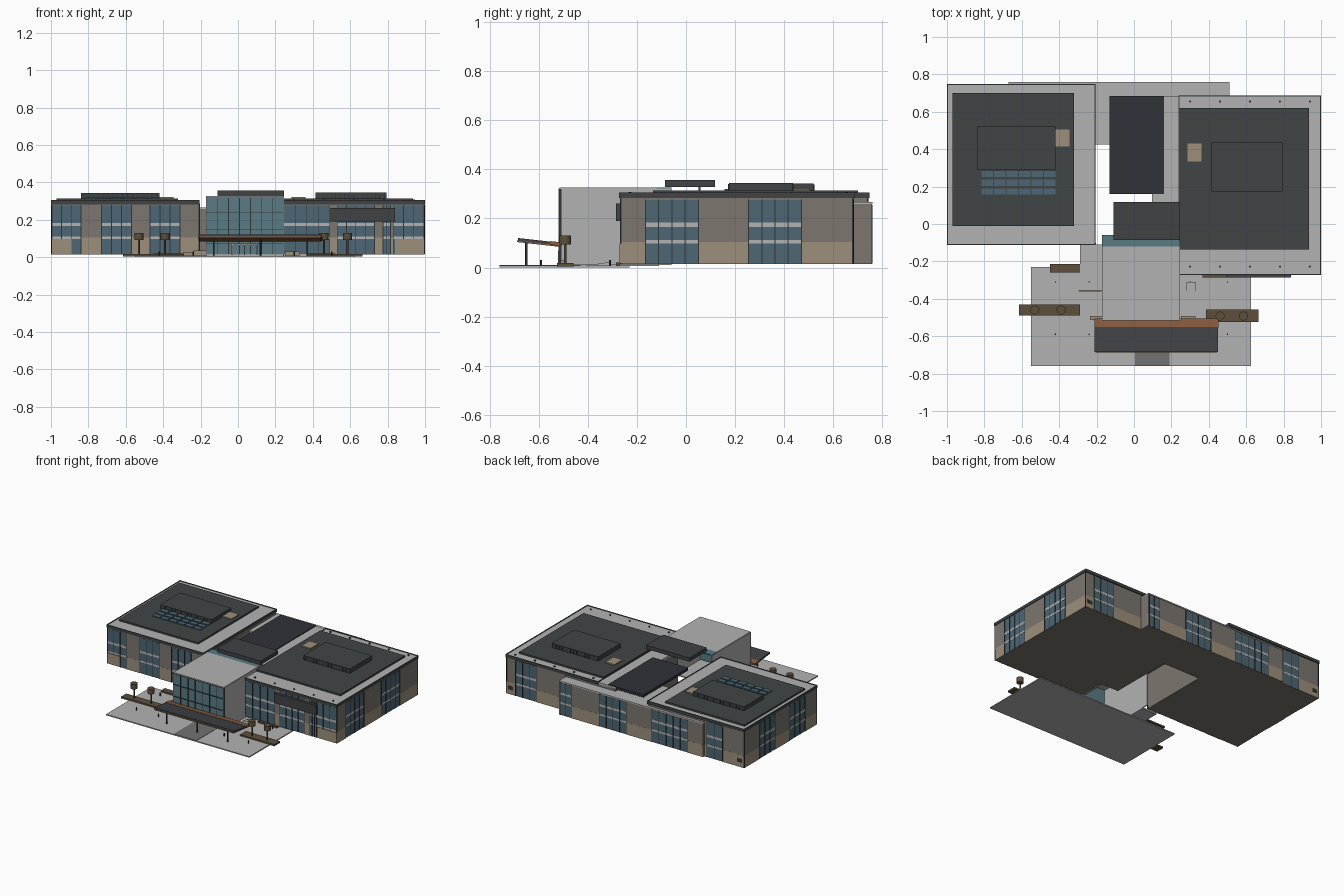
import bpy, bmesh, math
from mathutils import Matrix, Vector

if "Cube" in bpy.data.objects:
    bpy.data.objects.remove(bpy.data.objects["Cube"])

COL = {"dark": (.05, .055, .06), "roof": (.052, .06, .06), "navy": (.028, .032, .04), "grey": (.45, .45, .45),
       "brown": (.2, .18, .155), "beige": (.34, .28, .2), "glass": (.075, .135, .175), "teal": (.1, .2, .23),
       "wood": (.25, .11, .05), "planter": (.11, .08, .045), "frame": (.03, .035, .04), "path": (.17, .17, .17)}
MATS = {}
for k, c in COL.items():
    MATS[k] = bpy.data.materials.new(k)
    MATS[k].diffuse_color = (*c, 1)


def finish(name, bm, col):
    me = bpy.data.meshes.new(name)
    bm.to_mesh(me)
    bm.free()
    me.materials.append(MATS[col])
    ob = bpy.data.objects.new(name, me)
    bpy.context.collection.objects.link(ob)
    return ob


def boxes(name, col, items):
    """One object from boxes given as (x0, x1, y0, y1, z0, z1)."""
    bm = bmesh.new()
    for x0, x1, y0, y1, z0, z1 in items:
        m = Matrix.Translation(((x0 + x1) / 2, (y0 + y1) / 2, (z0 + z1) / 2)) @ \
            Matrix.Diagonal((x1 - x0, y1 - y0, z1 - z0, 1))
        bmesh.ops.create_cube(bm, size=1, matrix=m)
    return finish(name, bm, col)


def cylinders(name, col, items, sides=12):
    """One object from upright cylinders given as (x, y, z0, z1, r)."""
    bm = bmesh.new()
    for x, y, z0, z1, r in items:
        bmesh.ops.create_cone(bm, cap_ends=True, segments=sides, radius1=r, radius2=r, depth=z1 - z0,
                              matrix=Matrix.Translation((x, y, (z0 + z1) / 2)))
    ob = finish(name, bm, col)
    for p in ob.data.polygons:
        p.use_smooth = len(p.vertices) == 4
    return ob


def facade(name, axis, pos, out, start, end, bays, top=.282):
    """Wall cladding along one side: piers, window bays, sills, mullions."""
    def b(a0, a1, z0, z1, d):
        lo, hi = sorted((pos - .004 * out, pos + d * out))
        return (a0, a1, lo, hi, z0, z1) if axis == "x" else (lo, hi, a0, a1, z0, z1)
    edges = [start] + [v for bay in bays for v in bay] + [end]
    piers = [(a, c) for a, c in zip(edges[::2], edges[1::2]) if c - a > .001]
    boxes(name + "_upper_piers", "brown", [b(a, c, .105, top, .002) for a, c in piers])
    boxes(name + "_lower_piers", "beige", [b(a, c, .015, .105, .0025) for a, c in piers])
    boxes(name + "_windows", "glass", [b(a, c, .018, top - .006, .001) for a, c in bays])
    boxes(name + "_sill_bands", "grey", [b(a, c, z, z + h, .002) for a, c in bays for z, h in ((.098, .014), (.166, .017))])
    mull = []
    for a, c in bays:
        n = max(2, round((c - a) / .055))
        mull += [b(a + (c - a) * i / n - .002, a + (c - a) * i / n + .002, .016, top - .004, .004) for i in range(n + 1)]
    boxes(name + "_mullions", "frame", mull)


# Wing bodies and rear link
boxes("left_wing", "brown", [(-.995, -.207, -.105, .74, .015, .287)])
boxes("right_wing", "brown", [(.245, .995, -.265, .68, .015, .287), (.1, .245, -.05, .68, .015, .287)])
boxes("rear_link", "brown", [(-.67, .51, .43, .755, .015, .258)])
boxes("rear_link_roof", "grey", [(-.67, .51, .425, .76, .258, .267)])

# Facades
facade("left_front", "x", -.105, -1, -.995, -.207, [(-.995, -.84), (-.73, -.57), (-.47, -.31)])
facade("right_front", "x", -.265, -1, .245, .995, [(.245, .49), (.53, .73), (.775, .815), (.83, .995)])
facade("right_side", "y", .995, 1, -.265, .68, [(-.165, .05), (.255, .47)])
facade("left_side", "y", -.995, -1, -.105, .74, [(.03, .21), (.38, .56)])
facade("left_rear", "x", .74, 1, -.995, -.67, [(-.82, -.69)])
facade("link_rear", "x", .755, 1, -.67, .51, [(-.54, -.25), (-.04, .18), (.41, .5)], .258)
facade("right_rear", "x", .68, 1, .51, .995, [(.75, .92)])
boxes("corner_infill_panels", "beige", [(-.995, -.89, -.11, -.1, .018, .096), (.84, .998, -.27, -.26, .018, .096)])
boxes("corner_posts", "frame", [(x - .003, x + .003, y - .003, y + .003, .015, .287)
      for x, y in ((-.995, -.105), (-.207, -.105), (-.995, .74), (.995, -.265), (.995, .68), (.51, .68))])
boxes("front_window_hood", "dark", [(.495, .84, -.285, -.262, .19, .262)])
boxes("wall_vents", "frame", [(.94, .98, .68, .685, .05, .075), (-.98, -.94, .74, .745, .05, .075)])

# Wing roofs: dark eave, pale border, raised dark deck, rim
for side, x0, x1, y0, y1, deck in (("left", -1, -.205, -.112, .748, (-.97, -.32, -.01, .70)),
                                   ("right", .238, 1, -.272, .688, (.24, .935, -.135, .62))):
    boxes(side + "_roof_eave", "dark", [(x0, x1, y0, y1, .283, .299)])
    boxes(side + "_roof_border", "grey", [(x0 + .005, x1 - .005, y0 + .005, y1 - .005, .297, .301)])
    boxes(side + "_roof_rim", "dark", [(x0, x1, y0, y0 + .006, .297, .305), (x0, x1, y1 - .006, y1, .297, .305),
                                       (x0, x0 + .006, y0, y1, .297, .305), (x1 - .006, x1, y0, y1, .297, .305)])
    boxes(side + "_roof_deck", "roof", [(*deck, .299, .313)])
boxes("inner_roof_border", "grey", [(.095, .24, -.06, .685, .285, .299)])
boxes("centre_roof", "navy", [(-.13, .16, .16, .685, .285, .305)])

# Rooftop plant enclosures with ribbed screens
for side, x0, x1, y0, y1, z in (("left", -.84, -.42, .29, .52, .342), ("right", .415, .795, .175, .435, .345)):
    boxes(side + "_plant_enclosure", "roof", [(x0, x1, y0, y1, .31, z)])
    n = 16
    boxes(side + "_plant_ribs", "frame", [(x - .002, x + .002, y0 - .003, y1 + .003, .313, z - .004)
          for x in (x0 + (x1 - x0) * (i + .5) / n for i in range(n))])
boxes("roof_hatches", "beige", [(-.42, -.345, .415, .505, .31, .321), (.285, .36, .335, .43, .31, .321)])
boxes("skylight_panels", "glass", [(-.815 + .067 * i, -.755 + .067 * i, y, y + .034, .311, .32)
      for i in range(6) for y in (.157, .203, .25)])
cylinders("roof_drains", "frame", [(.3 + .16 * i, y, .3, .308, .006) for i in range(5) for y in (-.228, .655)], 8)

# Glazed lobby shell with high roof
boxes("lobby_glass_front", "teal", [(-.17, .245, -.512, -.504, .015, .32)])
boxes("lobby_side_walls", "grey", [(-.172, -.165, -.515, -.06, .01, .322), (.24, .247, -.52, -.06, .01, .322)])
boxes("lobby_top", "grey", [(-.17, .245, -.515, -.12, .318, .326)])
boxes("lobby_skylight", "teal", [(-.17, .245, -.12, -.06, .318, .326)])
boxes("lobby_rear_roof", "dark", [(-.11, .245, -.085, .118, .328, .356)])
boxes("lobby_roof_stem", "dark", [(.05, .06, .05, .06, .29, .33)])
boxes("lobby_mullions", "frame", [(x - .002, x + .002, -.517, -.508, .015, .32) for x in (-.17 + .0593 * i for i in range(8))]
      + [(-.17, .245, -.517, -.508, z, z + .004) for z in (.07, .148, .235, .316)])
boxes("entrance_frame", "grey", [(-.035, -.028, -.522, -.51, .012, .07), (.098, .105, -.522, -.51, .012, .07),
                                 (-.035, .105, -.522, -.51, .064, .07), (.032, .037, -.522, -.51, .012, .07)])

# Sloping entrance canopy with timber edge and posts
for name, col, box in (("canopy_roof", "dark", (-.21, .45, -.685, -.51, .1, .111)),
                       ("canopy_timber_strip", "wood", (-.212, .452, -.552, -.505, .098, .113)),
                       ("canopy_timber_soffit", "wood", (-.205, .445, -.688, -.515, .094, .1))):
    ob = boxes(name, col, [box])
    piv = Vector((0, -.6, .102))
    ob.data.transform(Matrix.Translation(piv) @ Matrix.Rotation(-.11, 4, 'X') @ Matrix.Translation(-piv))
cylinders("canopy_posts", "frame", [(x, -.65, .008, .1, .005) for x in (-.13, .12, .37)], 10)

# Plaza, walkway and terrace
boxes("plaza", "grey", [(-.55, .625, -.76, -.23, 0, .008)])
boxes("entrance_path", "path", [(.005, .19, -.76, -.52, .006, .01)])
boxes("side_terrace", "grey", [(-.29, -.165, -.28, -.11, .006, .016)])
boxes("steps", "grey", [(.28, .33, -.405 + .024 * i, -.381 + .024 * i, .006, .012 + .003 * i) for i in range(4)])
boxes("low_walls", "beige", [(-.235, -.172, -.512, -.492, .008, .035), (.25, .33, -.512, -.492, .008, .03),
                             (-.295, -.175, -.362, -.352, .008, .028)])

# Planters and trimmed trees
boxes("planters", "planter", [(-.615, -.29, -.49, -.43, .005, .018), (.385, .665, -.525, -.458, .005, .018),
                              (-.45, -.29, -.26, -.215, .008, .02), (.365, .52, -.285, -.268, .008, .02)])
trees = [(-.53, -.46), (-.39, -.46), (.46, -.492), (.585, -.492)]
cylinders("tree_trunks", "planter", [(x, y, .015, .1, .005) for x, y in trees], 8)
cylinders("tree_crowns", "planter", [(x, y, .093, .13, .024) for x, y in trees], 16)
cylinders("path_lights", "frame", [(x, y, .008, .03, .004) for x in (-.42, -.24, .3, .5) for y in (-.59, -.31)], 8)

for m in bpy.data.materials:
    if m.users and not m.is_grease_pencil:
        m.use_nodes = True
        m.node_tree.nodes["Principled BSDF"].inputs["Base Color"].default_value = m.diffuse_color
